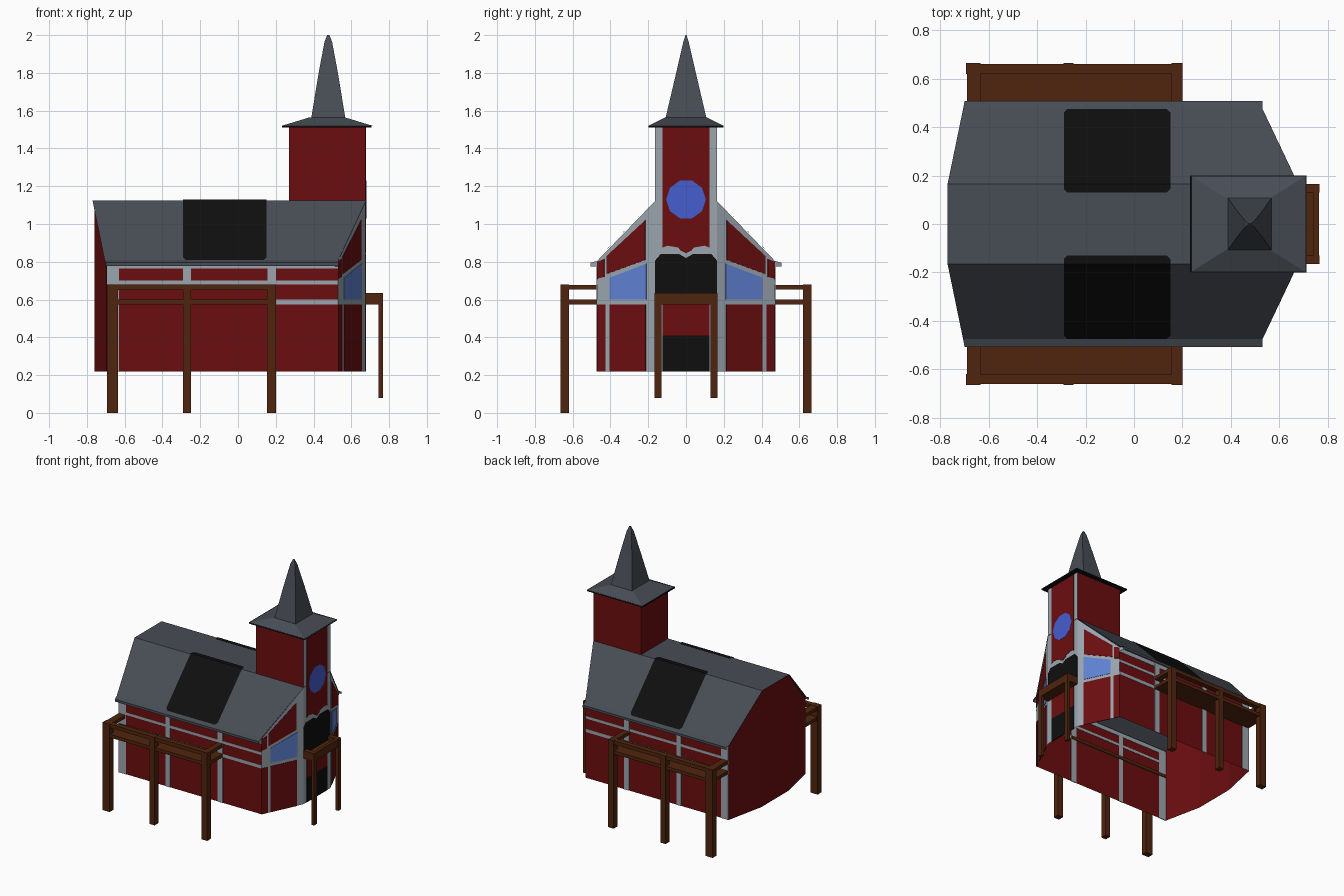
import bpy, bmesh, math
from mathutils import Vector as V

if "Cube" in bpy.data.objects:
    bpy.data.objects.remove(bpy.data.objects["Cube"])


def mat(name, r, g, b):
    m = bpy.data.materials.new(name)
    m.diffuse_color = (r, g, b, 1)
    m.use_nodes = True
    m.node_tree.nodes["Principled BSDF"].inputs["Base Color"].default_value = m.diffuse_color
    return m


RED = mat("barn red", .15, .0043, .005)
SLATE = mat("slate", .064, .073, .09)
BROWN = mat("wood brown", .08, .018, .0044)
GREY = mat("pale grey trim", .33, .38, .43)
SKY = mat("window blue", .12, .225, .66)
BLUE = mat("round window blue", .062, .11, .62)
BLACK = mat("black", .0045, .0045, .0045)


def finish(name, bm, m):
    bmesh.ops.recalc_face_normals(bm, faces=bm.faces)
    me = bpy.data.meshes.new(name)
    bm.to_mesh(me)
    bm.free()
    me.materials.append(m)
    ob = bpy.data.objects.new(name, me)
    bpy.context.collection.objects.link(ob)
    return ob


def faces(name, polys, m):
    bm = bmesh.new()
    for p in polys:
        bm.faces.new([bm.verts.new(c) for c in p])
    bmesh.ops.remove_doubles(bm, verts=bm.verts, dist=1e-5)
    return finish(name, bm, m)


def plates(name, polys, to3d, n, m, t=.003):
    """Thin plates centred on a wall, so they show on both of its sides."""
    bm = bmesh.new()
    n = V(n).normalized() * t
    for p in polys:
        a = [bm.verts.new(V(to3d(*q)) + n) for q in p]
        b = [bm.verts.new(V(to3d(*q)) - n) for q in p]
        bm.faces.new(a)
        bm.faces.new(b[::-1])
        for i in range(len(p)):
            j = (i + 1) % len(p)
            bm.faces.new((a[i], b[i], b[j], a[j]))
    return finish(name, bm, m)


def rect(u0, u1, v0, v1):
    return [(u0, v0), (u1, v0), (u1, v1), (u0, v1)]


def boxes(name, dims, m):
    bm = bmesh.new()
    for x0, x1, y0, y1, z0, z1 in dims:
        r = bmesh.ops.create_cube(bm, size=1)
        for v in r["verts"]:
            v.co = ((x0 + x1) / 2 + v.co.x * (x1 - x0),
                    (y0 + y1) / 2 + v.co.y * (y1 - y0),
                    (z0 + z1) / 2 + v.co.z * (z1 - z0))
    return finish(name, bm, m)


def loft(name, rings, cx, m, cap=True):
    """Four-sided rings (z, half x, half y) joined into a pyramid shape."""
    bm = bmesh.new()
    rs = [[bm.verts.new((cx + a * hx, b * hy, z)) for a, b in
           ((-1, -1), (1, -1), (1, 1), (-1, 1))] for z, hx, hy in rings]
    for p, q in zip(rs, rs[1:]):
        for i in range(4):
            j = (i + 1) % 4
            bm.faces.new((p[i], p[j], q[j], q[i]))
    if cap:
        bm.faces.new(rs[-1])
    return finish(name, bm, m)


Z0, FX = .22, .675          # wall foot, front face of tower


def fx(y):                  # x of the slanted facade at distance y from the axis
    return FX - (y - .165) * .475


for s, side in ((-1, "left"), (1, "right")):
    # long side wall with pillars and bands
    def wall(x, z, s=s):
        return (x, s * .47, z)
    faces(side + "_side_wall", [[wall(*p) for p in rect(-.695, .53, Z0, .80)]], RED)
    strips = [rect(a, b, Z0, .79) for a, b in ((-.693, -.63), (-.29, -.25), (.155, .20))]
    plates(side + "_wall_pillars", strips, wall, (0, 1, 0), GREY)
    bands = [rect(-.693, .53, a, b) for a, b in ((.575, .60), (.68, .70), (.765, .798))]
    plates(side + "_wall_bands", bands, wall, (0, 1, 0), GREY, .0025)

    # slanted facade: trim-coloured wall with red and window panels
    def fac(y, z, s=s):
        return (fx(y), s * y, z)
    n = (1, .475 * s, 0)
    faces(side + "_facade", [[fac(*p) for p in (
        (.165, Z0), (.47, Z0), (.47, .775), (.505, .775), (.505, .795), (.47, .805), (.165, 1.12))]], GREY)
    plates(side + "_facade_red_panels", [
        rect(.212, .405, Z0, .575), rect(.425, .47, Z0, .575),
        [(.215, .81), (.42, .735), (.42, .83), (.215, 1.02)],
        [(.432, .72), (.47, .71), (.47, .80), (.432, .815)]], fac, n, RED)
    plates(side + "_facade_window", [[(.21, .60), (.405, .60), (.405, .715), (.21, .79)]], fac, n, SKY)

    # solar panel wrapped over the roof break, corners clipped
    c = .015
    faces(side + "_roof_panel", [
        [(-.29, s * .165, 1.129), (-.29, s * (.13 + c), 1.129), (-.29 + c, s * .13, 1.129),
         (.15 - c, s * .13, 1.129), (.15, s * (.13 + c), 1.129), (.15, s * .165, 1.129)],
        [(-.29, s * .165, 1.129), (.15, s * .165, 1.129), (.15, s * .46, .824),
         (.15 - c, s * .475, .809), (-.29 + c, s * .475, .809), (-.29, s * .46, .824)]], BLACK)

    # side balcony on posts
    def b(x0, x1, y0, y1, z0, z1, s=s):
        return (x0, x1, min(s * y0, s * y1), max(s * y0, s * y1), z0, z1)
    boxes(side + "_balcony", [
        b(-.69, .20, .462, .66, .575, .60),
        b(-.69, .20, .62, .66, .65, .679),
        b(-.69, -.635, .472, .63, .652, .678), b(.155, .20, .472, .63, .652, .678)], BROWN)
    boxes(side + "_balcony_posts", [b(x0, x1, .619, .665, 0, .68) for x0, x1 in
                                    ((-.694, -.634), (-.291, -.249), (.154, .201))], BROWN)

# three-sided back wall
bk = [(-.695, -.47, .80), (-.76, -.165, 1.12), (-.76, .165, 1.12), (-.695, .47, .80)]
faces("back_wall", [[(*p[:2], Z0), (*q[:2], Z0), q, p] for p, q in zip(bk, bk[1:])], RED)

# roof: flat crown, two slopes, eave and lip on each side (front x, back x, y, z)
prof = [(FX + .003, -.77, .165, 1.124), (.531, -.706, .475, .808), (.531, -.70, .507, .796), (.531, -.70, .507, .778)]
line = [(a, k, -y, z) for a, k, y, z in prof[::-1]] + prof
faces("roof", [[(p[1], p[2], p[3]), (p[0], p[2], p[3]), (q[0], q[2], q[3]), (q[1], q[2], q[3])]
               for p, q in zip(line, line[1:])], SLATE)


# tower front, from the ground up to the tower roof
def front(y, z):
    return (FX, y, z)


T = 1.52
faces("tower_front", [[front(*p) for p in rect(-.165, .165, Z0, T)]], GREY)
plates("tower_front_red", [rect(-.125, .125, .41, .60),
       [(-.125, 1.51), (-.125, .875), (-.10, .885), (-.04, .875), (-.03, .86), (0, .845),
        (.03, .86), (.04, .875), (.10, .885), (.125, .875), (.125, 1.51)]], front, (1, 0, 0), RED)
plates("doors", [rect(-.125, .125, Z0, .41),
       [(-.165, .60), (.165, .60), (.165, .805), (.135, .84), (.035, .84), (0, .82),
        (-.035, .84), (-.135, .84), (-.165, .805)]], front, (1, 0, 0), BLACK)
ring = [(.105 * math.sin(math.tau * (i + .5) / 10), 1.13 + .105 * math.cos(math.tau * (i + .5) / 10))
        for i in range(10)]
plates("round_window", [ring], front, (1, 0, 0), BLUE, .0045)

# tower sides and back
tw = [(FX, -.165), (.27, -.165), (.27, .165), (FX, .165)]
faces("tower_walls", [[(*p, 1.12), (*q, 1.12), (*q, T), (*p, T)] for p, q in zip(tw, tw[1:])], RED)

# tower roof, dark soffit and spire
boxes("tower_soffit", [(.232, .708, -.198, .198, 1.512, 1.522)], BLACK)
loft("tower_roof", [(1.52, .24, .20), (1.565, .092, .108)], .472, SLATE)
loft("spire", [(1.562, .09, .108), (1.80, .051, .052), (1.965, .02, .014), (2.0, .006, .003)], .478, SLATE)

# small front balcony
boxes("front_balcony", [(.67, .765, -.165, .165, .575, .605), (.742, .765, -.165, .165, .60, .635),
                        (.67, .75, -.165, -.13, .60, .635), (.67, .75, .13, .165, .60, .635)], BROWN)
boxes("front_balcony_posts", [(.744, .767, y, y + .035, .08, .634) for y in (-.166, .131)], BROWN)
